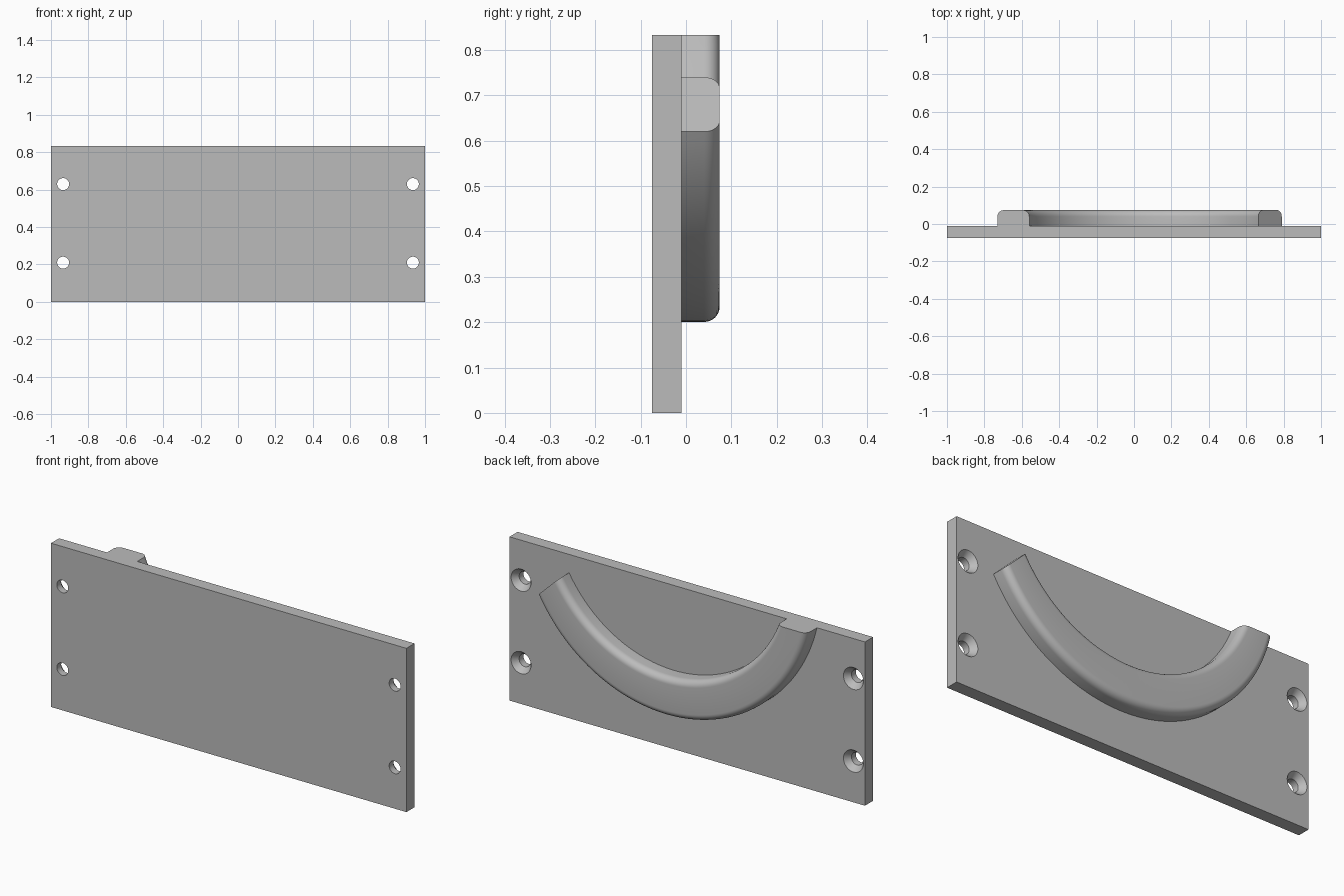
import bpy, bmesh, math
from mathutils import Vector

if "Cube" in bpy.data.objects:
    bpy.data.objects.remove(bpy.data.objects["Cube"])

grey = bpy.data.materials.new("plain_grey")
grey.diffuse_color = (0.5, 0.5, 0.5, 1)
grey.use_nodes = True
grey.node_tree.nodes["Principled BSDF"].inputs["Base Color"].default_value = grey.diffuse_color

BACK, RIDGE, FRONT, TOP = -0.01, 0.074, -0.075, 0.833


def add_object(name, bm):
    bmesh.ops.recalc_face_normals(bm, faces=bm.faces)
    mesh = bpy.data.meshes.new(name)
    bm.to_mesh(mesh)
    bm.free()
    mesh.materials.append(grey)
    ob = bpy.data.objects.new(name, mesh)
    bpy.context.collection.objects.link(ob)
    return ob


def activate(ob):
    bpy.ops.object.select_all(action='DESELECT')
    ob.select_set(True)
    bpy.context.view_layer.objects.active = ob


def skin(bm, rings, closed_ends=True):
    """Join equal-length point rings into a capped tube."""
    loops = [[bm.verts.new(p) for p in ring] for ring in rings]
    n = len(loops[0])
    for a, b in zip(loops, loops[1:]):
        for i in range(n):
            j = (i + 1) % n
            bm.faces.new((a[i], a[j], b[j], b[i]))
    if closed_ends:
        bm.faces.new(loops[0])
        bm.faces.new(loops[-1][::-1])


# Rectangular mounting plate
bm = bmesh.new()
bmesh.ops.create_cube(bm, size=1)
for v in bm.verts:
    v.co = (v.co.x * 2, (FRONT + BACK) / 2 + v.co.y * (BACK - FRONT), (v.co.z + 0.5) * TOP)
plate = add_object("mounting_plate", bm)

# Countersunk screw holes: straight at the front, conical at the back
bm = bmesh.new()
profile = [(FRONT - 0.02, 0.032), (BACK - 0.03, 0.032), (BACK, 0.056), (BACK + 0.02, 0.056)]
for x in (-0.935, 0.935):
    for z in (0.21, 0.63):
        skin(bm, [[(x + r * math.cos(k * math.tau / 40), y, z + r * math.sin(k * math.tau / 40))
                   for k in range(40)] for y, r in profile])
cutter = add_object("screw_hole_cutter", bm)
cutter.hide_render = True
mod = plate.modifiers.new("screw_holes", 'BOOLEAN')
mod.operation = 'DIFFERENCE'
mod.solver = 'EXACT'
mod.object = cutter
activate(plate)
bpy.ops.object.modifier_apply(modifier=mod.name)
bpy.data.objects.remove(cutter)
bpy.ops.object.shade_smooth_by_angle(angle=math.radians(25))


# Curved ridge: section swept between an outer and an inner arc
def arc(center, start, end, t):
    c, a, b = Vector(center), Vector(start), Vector(end)
    a, b = a - c, b - c
    a0, a1 = math.atan2(a.y, a.x) % math.tau, math.atan2(b.y, b.x) % math.tau
    ang = a0 + (a1 - a0) * t
    r = a.length + (b.length - a.length) * t
    return c + Vector((math.cos(ang), math.sin(ang))) * r


STEPS, FILLET = 72, 0.034
rings = []
for s in range(STEPS + 1):
    t = s / STEPS
    outer = arc((0.072, 1.025), (-0.73, TOP), (0.79, 0.62), t)
    inner = arc((0.075, 1.084), (-0.56, TOP), (0.665, 0.74), t)
    width = (inner - outer).length
    across = (inner - outer) / width
    section = [(0, BACK)]
    for side in (0, 1):
        for k in range(9):
            a = math.radians(90 * k / 8)
            if side == 0:
                section.append((FILLET * (1 - math.cos(a)), RIDGE - FILLET * (1 - math.sin(a))))
            else:
                section.append((width - FILLET * (1 - math.sin(a)),
                                RIDGE - FILLET * (1 - math.cos(a))))
    section.append((width, BACK))
    rings.append([(outer.x + across.x * d, y, outer.y + across.y * d) for d, y in section])
bm = bmesh.new()
skin(bm, rings)
ridge = add_object("curved_ridge", bm)
activate(ridge)
bpy.ops.object.shade_smooth_by_angle(angle=math.radians(30))
